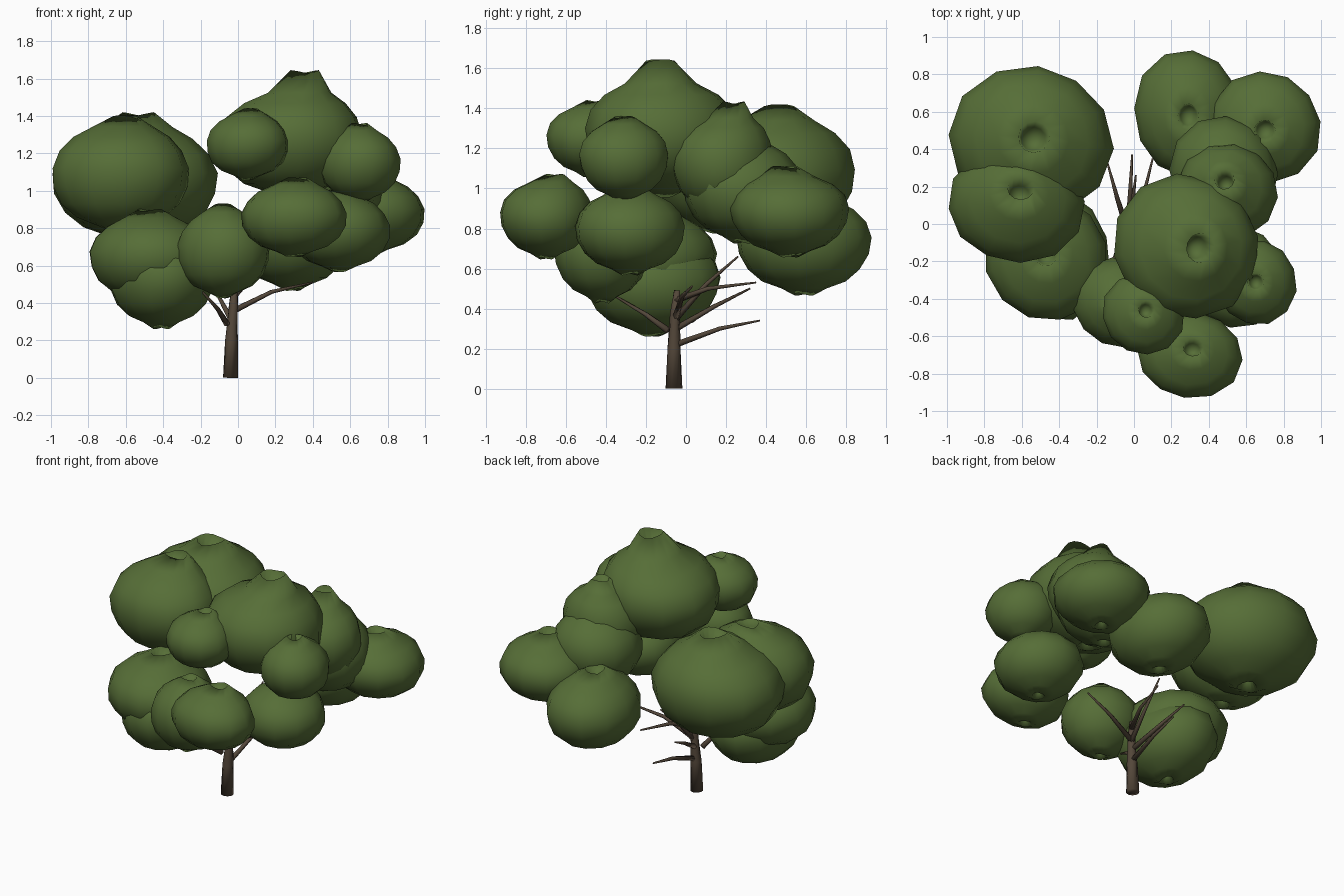
import bpy, bmesh, math, random
from mathutils import Vector

if "Cube" in bpy.data.objects:
    bpy.data.objects.remove(bpy.data.objects["Cube"])

random.seed(4)


def material(name, color):
    m = bpy.data.materials.new(name)
    m.diffuse_color = color
    m.use_nodes = True
    m.node_tree.nodes["Principled BSDF"].inputs["Base Color"].default_value = m.diffuse_color
    return m


LEAF = material("leaf_green", (0.093, 0.155, 0.038, 1))
BARK = material("bark_brown", (0.088, 0.063, 0.042, 1))


def finish(bm, name, mat, smooth=True):
    bmesh.ops.recalc_face_normals(bm, faces=bm.faces)
    me = bpy.data.meshes.new(name)
    bm.to_mesh(me)
    bm.free()
    me.materials.append(mat)
    for p in me.polygons:
        p.use_smooth = smooth
    ob = bpy.data.objects.new(name, me)
    bpy.context.collection.objects.link(ob)
    return ob


def skin(bm, rings, pole_a, pole_b):
    """Bridge equal vertex rings and close both ends with fans."""
    n = len(rings[0])
    a, b = bm.verts.new(pole_a), bm.verts.new(pole_b)
    rings = [[bm.verts.new(p) for p in r] for r in rings]
    for i in range(n):
        j = (i + 1) % n
        for r, s in zip(rings, rings[1:]):
            bm.faces.new((r[i], r[j], s[j], s[i]))
        bm.faces.new((a, rings[0][j], rings[0][i]))
        bm.faces.new((b, rings[-1][i], rings[-1][j]))


# Foliage clump profile: round body with a dimpled, pinched tip at each pole
PROFILE = [(.08, -.82), (.15, -.96), (.34, -.88), (.62, -.75), (.84, -.52),
           (.97, -.22), (1.0, .1), (.91, .40), (.72, .64), (.45, .82),
           (.2, .95), (.15, .80)]
SIDES = 12


def clump(name, c, r, tip=(0, 0), peak=0.0):
    phase = random.uniform(0, math.tau)
    rings = []
    for k, (pr, pz) in enumerate(PROFILE):
        ring = []
        for i in range(SIDES):
            a = math.tau * i / SIDES + phase
            wob = 1 + 0.03 * math.sin(2 * a + k * .5) + random.uniform(-.012, .012)
            z = pz
            if k in (1, 10):                       # uneven lip of the tip
                z += math.copysign(0.06 * math.cos(a - phase * 2), pz)
            if k == 10:
                z += peak
            lean = max(0, pz) ** 3                 # tips lean off centre
            ring.append((c[0] + r[0] * pr * wob * math.cos(a) + tip[0] * lean,
                         c[1] + r[1] * pr * wob * math.sin(a) + tip[1] * lean,
                         c[2] + r[2] * z))
        rings.append(ring)
    bm = bmesh.new()
    skin(bm, rings, (c[0], c[1], c[2] - .72 * r[2]),
         (c[0] + tip[0] * .5, c[1] + tip[1] * .5, c[2] + .68 * r[2]))
    finish(bm, name, LEAF)


# Foliage clumps: centre, radii, tip offset, tip height
CLUMPS = [
    ((-.55, .44, 1.06), (.435, .41, .34), (.02, .03), .05),
    ((-.63, .10, 1.09), (.365, .31, .31), (.03, .11), 0),
    ((-.47, -.18, .65), (.33, .34, .25), (0, .03), 0),
    ((-.41, -.17, .53), (.28, .35, .265), (0, 0), 0),
    ((-.08, -.42, .68), (.25, .24, .25), (0, 0), 0),
    ((.30, -.70, .86), (.28, .235, .21), (.02, .05), 0),
    ((.05, -.48, 1.25), (.22, .22, .19), (.02, .03), 0),
    ((.28, -.12, 1.27), (.39, .39, .31), (.09, -.01), .2),
    ((.65, -.31, 1.15), (.22, .23, .21), (0, 0), 0),
    ((.54, -.28, .79), (.27, .28, .22), (0, 0), 0),
    ((.50, .18, 1.13), (.27, .26, .27), (-.02, .07), .12),
    ((.48, .28, 1.00), (.29, .30, .27), (0, 0), 0),
    ((.70, .52, .88), (.30, .30, .22), (0, -.03), .05),
    ((.29, .59, .73), (.29, .345, .26), (0, -.02), 0),
]
for n, args in enumerate(CLUMPS):
    clump(f"foliage_{n + 1}", *args)


# Tapered limb following a path
def limb(name, pts, radii, sides=8):
    pts = [Vector(p) for p in pts]
    rings = []
    for i, (p, rad) in enumerate(zip(pts, radii)):
        d = pts[min(i + 1, len(pts) - 1)] - pts[max(i - 1, 0)]
        q = d.to_track_quat('Z', 'Y')
        rings.append([p + q @ Vector((rad * math.cos(math.tau * k / sides),
                                      rad * math.sin(math.tau * k / sides), 0))
                      for k in range(sides)])
    bm = bmesh.new()
    skin(bm, rings, pts[0], pts[-1])
    finish(bm, name, BARK)


limb("trunk", [(-.04, -.06, 0), (-.035, -.06, .2), (-.025, -.055, .38), (-.02, -.045, .49)],
     [.042, .034, .025, .015], 10)

# Branches: start, bend, end
BRANCHES = [
    ((-.03, -.05, .22), (-.02, .17, .30), (-.01, .37, .34)),
    ((-.03, -.05, .30), (-.09, .14, .41), (-.14, .32, .50)),
    ((-.02, -.05, .35), (-.01, .10, .52), (.01, .26, .66)),
    ((-.02, -.05, .44), (.04, .11, .50), (.10, .35, .53)),
    ((-.06, -.09, .29), (-.11, -.20, .37), (-.19, -.35, .46)),
    ((-.02, -.05, .36), (.18, -.02, .46), (.40, .03, .51)),
]
for n, b in enumerate(BRANCHES):
    limb(f"branch_{n + 1}", b, [.018, .012, .005], 6)
